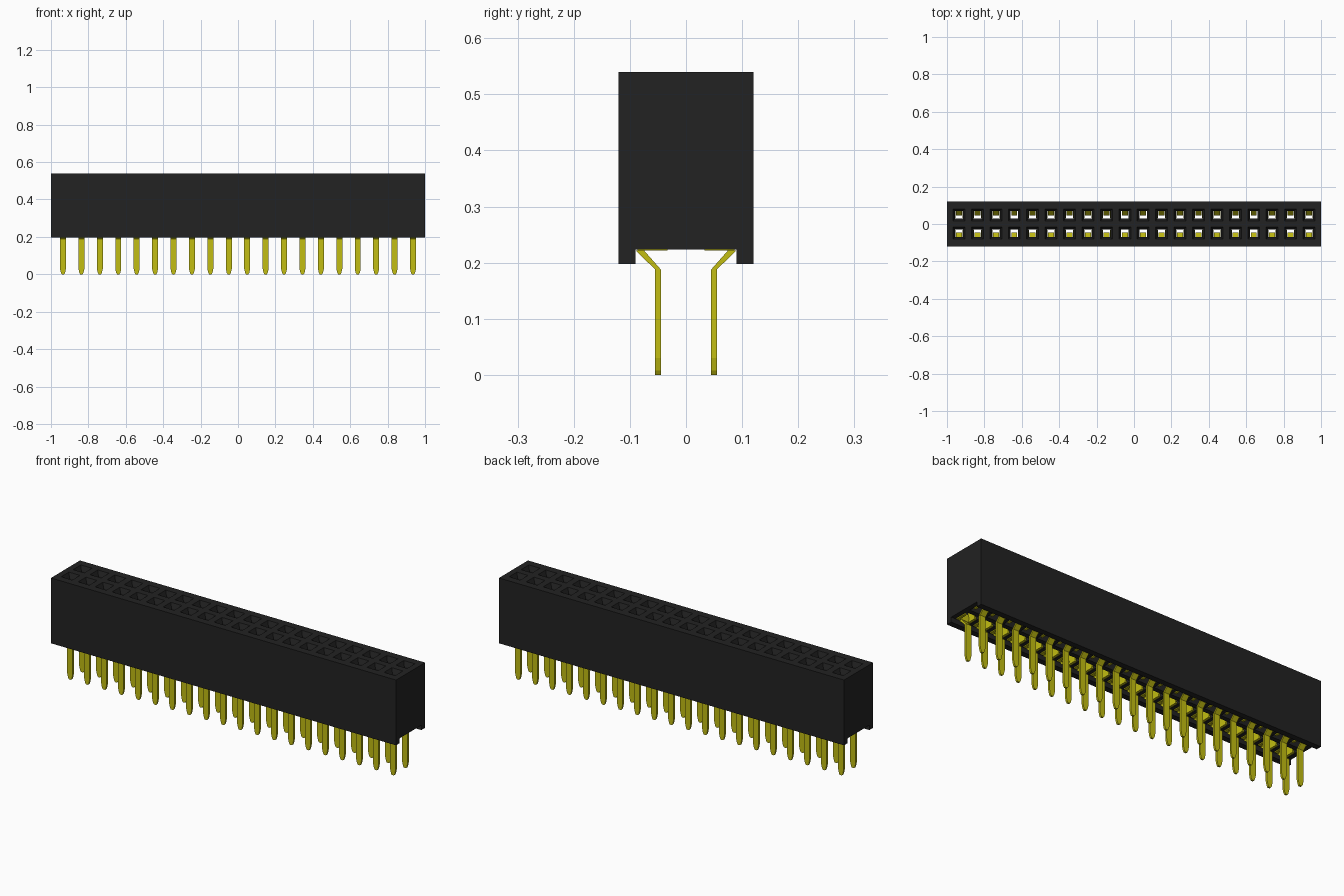
import bpy, bmesh

COUNT, PITCH = 20, 0.0985
FIRST = -PITCH * (COUNT - 1) / 2
ROW = PITCH / 2
HALF_X, HALF_Y, CHANNEL_Y = 1.0, 0.12, 0.09
TOP, CEILING, BOTTOM = 0.54, 0.2235, 0.198

old = bpy.data.objects.get("Cube")
if old:
    bpy.data.objects.remove(old)


def material(name, rgb):
    m = bpy.data.materials.new(name)
    m.use_nodes = True
    m.diffuse_color = (*rgb, 1)
    bsdf = m.node_tree.nodes["Principled BSDF"]
    bsdf.inputs["Base Color"].default_value = (*rgb, 1)
    return m


def finish(bm, name, mat):
    bmesh.ops.remove_doubles(bm, verts=bm.verts, dist=0.00001)
    bmesh.ops.recalc_face_normals(bm, faces=bm.faces)
    mesh = bpy.data.meshes.new(name)
    bm.to_mesh(mesh)
    bm.free()
    mesh.materials.append(mat)
    obj = bpy.data.objects.new(name, mesh)
    bpy.context.collection.objects.link(obj)
    return obj


def loft(bm, rings, caps=True):
    """Join rectangles (x0, x1, y0, y1, z) into a tube."""
    loops = [[bm.verts.new(p) for p in
              ((x0, y0, z), (x1, y0, z), (x1, y1, z), (x0, y1, z))]
             for x0, x1, y0, y1, z in rings]
    for a, b in zip(loops, loops[1:]):
        for i in range(4):
            j = (i + 1) % 4
            bm.faces.new((a[i], a[j], b[j], b[i]))
    if caps:
        bm.faces.new(loops[0])
        bm.faces.new(loops[-1])


black = material("black plastic", (0.016, 0.016, 0.016))
yellow = material("yellow metal", (0.54, 0.51, 0.006))

# Housing: one funnel-topped cavity per cell
bm = bmesh.new()
for i in range(COUNT):
    cx = FIRST + i * PITCH
    x0 = -HALF_X if i == 0 else cx - ROW
    x1 = HALF_X if i == COUNT - 1 else cx + ROW
    for side in (-1, 1):
        cy = side * ROW

        def cell(edge, z):
            return (x0, x1, min(0, side * edge), max(0, side * edge), z)

        def square(r, z, ry=None):
            ry = ry or r
            return (cx - r, cx + r, cy - ry, cy + ry, z)

        loft(bm, [cell(HALF_Y, TOP), square(0.032, TOP), square(0.021, 0.515),
                  square(0.021, 0.49), square(0.04, 0.49, 0.037),
                  square(0.04, CEILING, 0.037), cell(CHANNEL_Y, CEILING)],
             caps=False)

# Housing: outer walls, bottom rails and channelled ends
profile = [(CHANNEL_Y, CEILING), (CHANNEL_Y, BOTTOM), (HALF_Y, BOTTOM), (HALF_Y, TOP)]
for side in (-1, 1):
    for (ya, za), (yb, zb) in zip(profile, profile[1:]):
        bm.faces.new([bm.verts.new(p) for p in (
            (-HALF_X, side * ya, za), (HALF_X, side * ya, za),
            (HALF_X, side * yb, zb), (-HALF_X, side * yb, zb))])
    outline = profile + [(-y, z) for y, z in reversed(profile)]
    bm.faces.new([bm.verts.new((side * HALF_X, y, z)) for y, z in outline])
finish(bm, "housing", black)

# Contact pin: slanted shoulder, straight leg and tapered tip
bm = bmesh.new()
path = [(0.0825, 0.222, 0.016, 0.0075), (0.05, 0.188, 0.016, 0.005),
        (0.05, 0.03, 0.016, 0.005), (0.05, 0.008, 0.011, 0.005),
        (0.05, 0, 0.006, 0.005)]
loft(bm, [(FIRST - w, FIRST + w, y - t, y + t, z) for y, z, w, t in path])
pins = finish(bm, "contact_pins", yellow)

# Spring contact: base frame with two leaves pinching the cavity
bm = bmesh.new()
for s in (-1, 1):
    def leaf(a, b, z):
        xs = sorted((FIRST + s * a, FIRST + s * b))
        return (*xs, 0.033, 0.078, z)
    loft(bm, [leaf(0.024, 0.036, 0.222), leaf(0.026, 0.032, 0.235),
              leaf(0.019, 0.025, 0.41), leaf(0.028, 0.034, 0.47)])
loft(bm, [(FIRST - 0.036, FIRST + 0.036, 0.074, 0.086, z) for z in (0.222, 0.26)])
springs = finish(bm, "spring_contacts", yellow)

# Repeat along the strip and mirror to the second row
for obj in (pins, springs):
    arr = obj.modifiers.new("Columns", "ARRAY")
    arr.count = COUNT
    arr.use_relative_offset = False
    arr.use_constant_offset = True
    arr.constant_offset_displace = (PITCH, 0, 0)
    mir = obj.modifiers.new("Rows", "MIRROR")
    mir.use_axis = (False, True, False)
